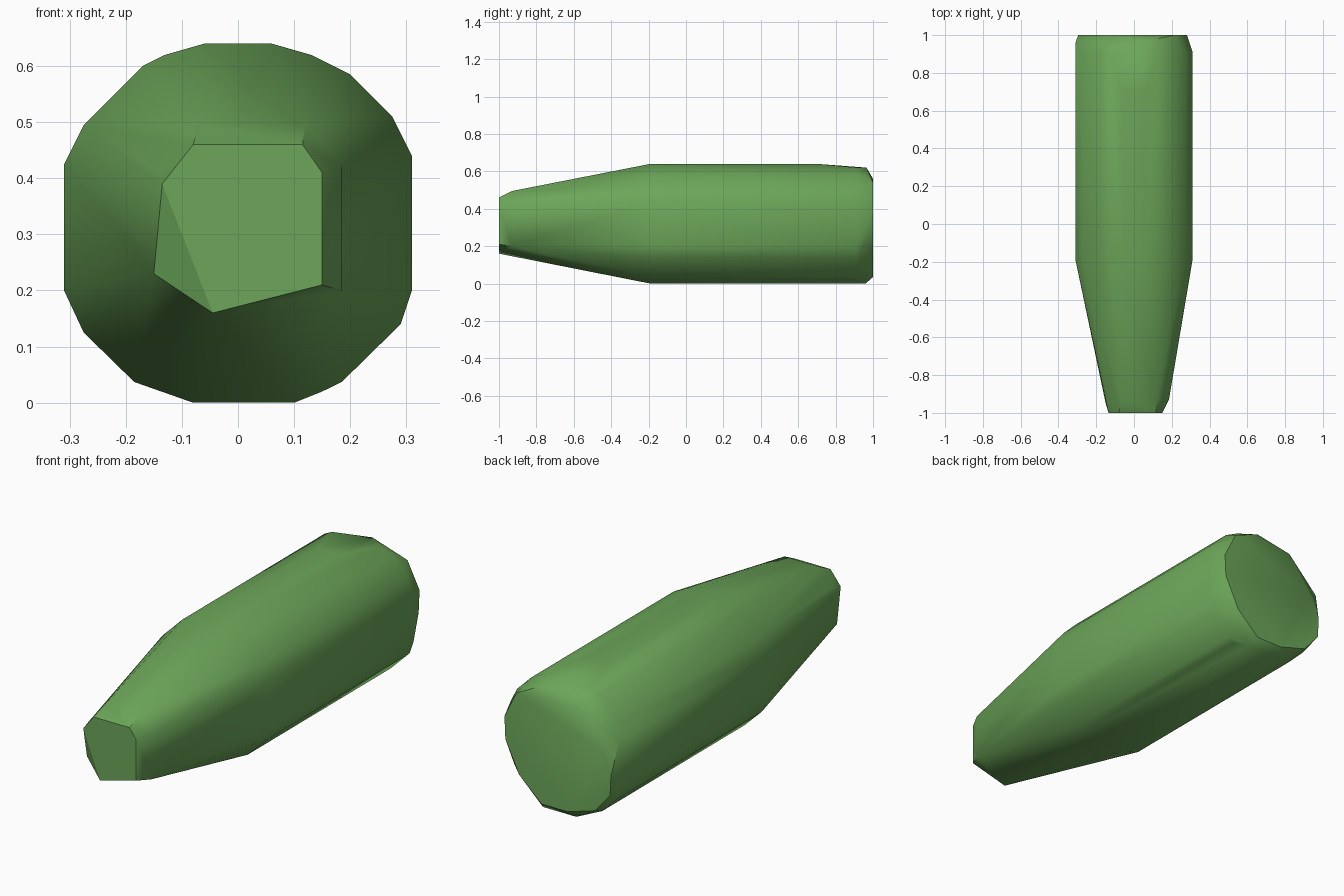
import bpy
import bmesh

cube = bpy.data.objects.get("Cube")
if cube:
    bpy.data.objects.remove(cube, do_unlink=True)

# Material
green = bpy.data.materials.new("leaf green")
green.use_nodes = True
colour = (0.15, 0.38, 0.10, 1.0)
green.diffuse_color = colour
green.node_tree.nodes["Principled BSDF"].inputs["Base Color"].default_value = colour

# Body cross-section as (x, z)
body = [(-0.06, 0.64), (0.06, 0.64), (0.13, 0.62), (0.20, 0.585),
        (0.275, 0.51), (0.31, 0.44), (0.31, 0.20), (0.29, 0.14),
        (0.185, 0.037), (0.15, 0.02), (0.10, 0.0), (-0.08, 0.0),
        (-0.185, 0.037), (-0.275, 0.125), (-0.31, 0.20),
        (-0.31, 0.425), (-0.275, 0.495), (-0.17, 0.60), (-0.13, 0.62)]

# Flat nose tip and the slightly wider ring behind it
tip = [(-0.08, 0.46), (0.115, 0.46), (0.15, 0.41), (0.15, 0.21),
       (-0.045, 0.16), (-0.135, 0.39)]
collar = [(-0.07, 0.495), (0.12, 0.495), (0.185, 0.42), (0.185, 0.20),
          (-0.04, 0.147), (-0.14, 0.41)]

# Flat back end
cap = [(-0.115, 0.56), (-0.247, 0.38), (-0.295, 0.27), (-0.29, 0.175),
       (-0.21, 0.08), (-0.06, 0.035), (0.08, 0.035), (0.20, 0.145),
       (0.275, 0.30), (0.28, 0.41), (0.215, 0.54)]


def ring(section, y):
    return [(x, y, z) for x, z in section]


def rear_y(z):
    # the crown starts to slope before the underside does
    return 0.70 if z > 0.63 else 0.96 if z < 0.01 else 0.91


points = ring(tip, -1.0) + ring(collar, -0.93) + [(-0.15, -0.95, 0.23)]
points += ring(body, -0.19)
points += [(x, rear_y(z), z) for x, z in body]
points += ring(cap, 1.0)
points += [(0.05, 0.965, 0.62), (-0.31, 0.96, 0.425), (-0.31, 0.95, 0.20)]

# Faceted convex shell around the rings
bm = bmesh.new()
for p in points:
    bm.verts.new(p)
hull = bmesh.ops.convex_hull(bm, input=bm.verts[:])
loose = [v for v in bm.verts if not v.link_faces]
bmesh.ops.delete(bm, geom=loose, context='VERTS')
bmesh.ops.dissolve_limit(bm, angle_limit=0.01, verts=bm.verts[:], edges=bm.edges[:])
bmesh.ops.recalc_face_normals(bm, faces=bm.faces[:])

mesh = bpy.data.meshes.new("tapered_body")
bm.to_mesh(mesh)
bm.free()
mesh.materials.append(green)
obj = bpy.data.objects.new("tapered_body", mesh)
bpy.context.collection.objects.link(obj)

# Smooth sides, crisp ends
bpy.ops.object.select_all(action='DESELECT')
obj.select_set(True)
bpy.context.view_layer.objects.active = obj
bpy.ops.object.shade_smooth_by_angle(angle=0.6)
